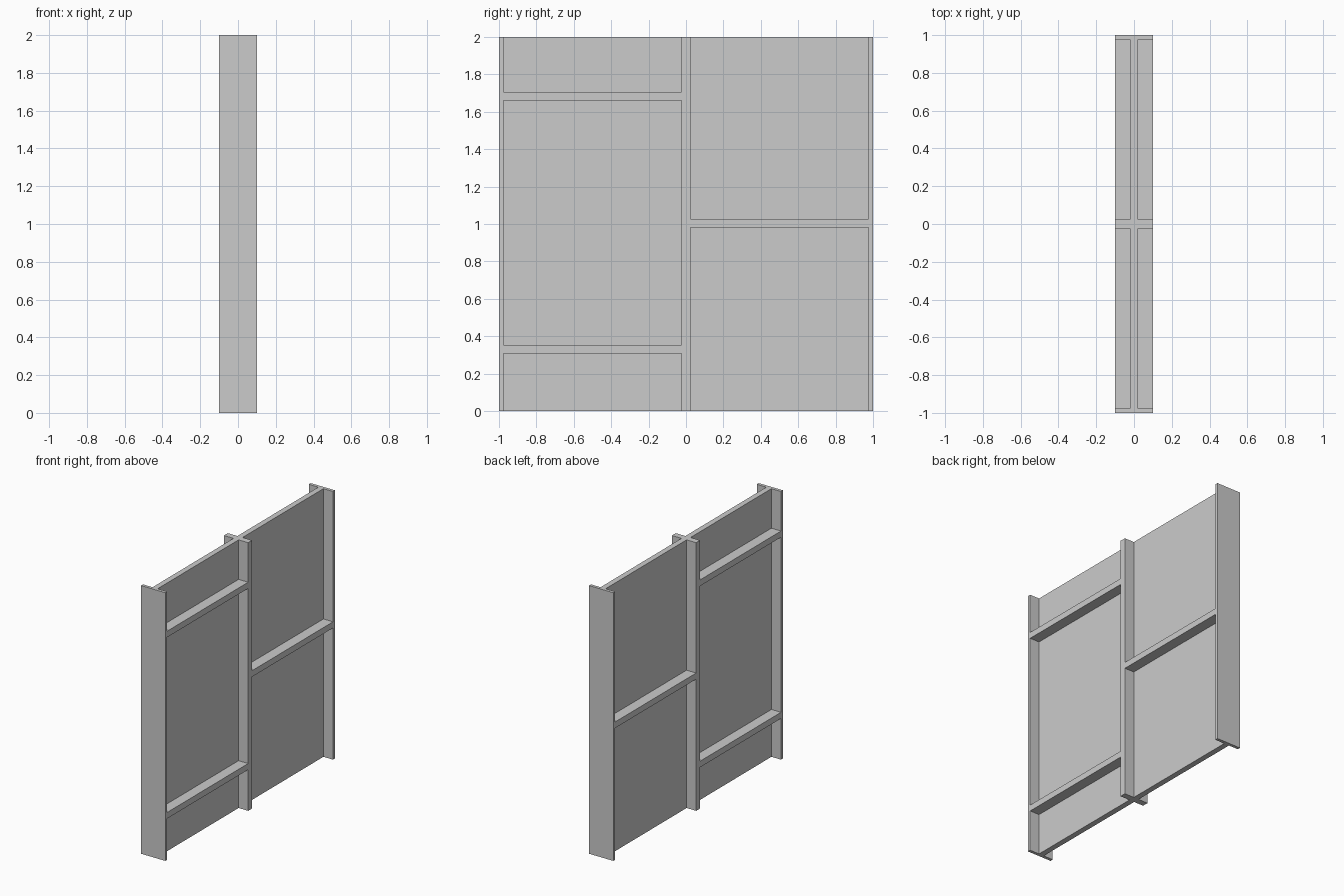
import bpy
import bmesh
from mathutils import Matrix, Vector

if "Cube" in bpy.data.objects:
    bpy.data.objects.remove(bpy.data.objects["Cube"])

HEIGHT = 2.0
DEPTH = 0.1     # half depth of the frame in x
T = 0.023       # half thickness of boards


def box(name, lo, hi):
    lo, hi = Vector(lo), Vector(hi)
    bm = bmesh.new()
    size = hi - lo
    bmesh.ops.create_cube(bm, size=1.0, matrix=Matrix.Translation((lo + hi) / 2) @ Matrix.Diagonal((*size, 1)))
    mesh = bpy.data.meshes.new(name)
    bm.to_mesh(mesh)
    bm.free()
    obj = bpy.data.objects.new(name, mesh)
    bpy.context.collection.objects.link(obj)
    return obj


# Upright posts: two thin sides and a centre divider
posts = {
    "left_post": (-1.0, -1.0 + T),
    "centre_post": (-T, T),
    "right_post": (1.0 - T, 1.0),
}
for name, (y0, y1) in posts.items():
    box(name, (-DEPTH, y0, 0), (DEPTH, y1, HEIGHT))

# Bays between posts: middle heights of the cross rails in each
bays = {
    "left": ((-1.0 + T, -T), (0.33, 1.682)),
    "right": ((T, 1.0 - T), (1.005,)),
}
for side, ((y0, y1), heights) in bays.items():
    # Full-depth rails
    for i, z in enumerate(heights):
        box(f"{side}_rail_{i + 1}", (-DEPTH, y0, z - T), (DEPTH, y1, z + T))
    # Thin panels filling the gaps between rails
    edges = [0] + [e for z in heights for e in (z - T, z + T)] + [HEIGHT]
    for i in range(0, len(edges), 2):
        box(f"{side}_panel_{i // 2 + 1}", (-0.021, y0, edges[i]), (0.021, y1, edges[i + 1]))
